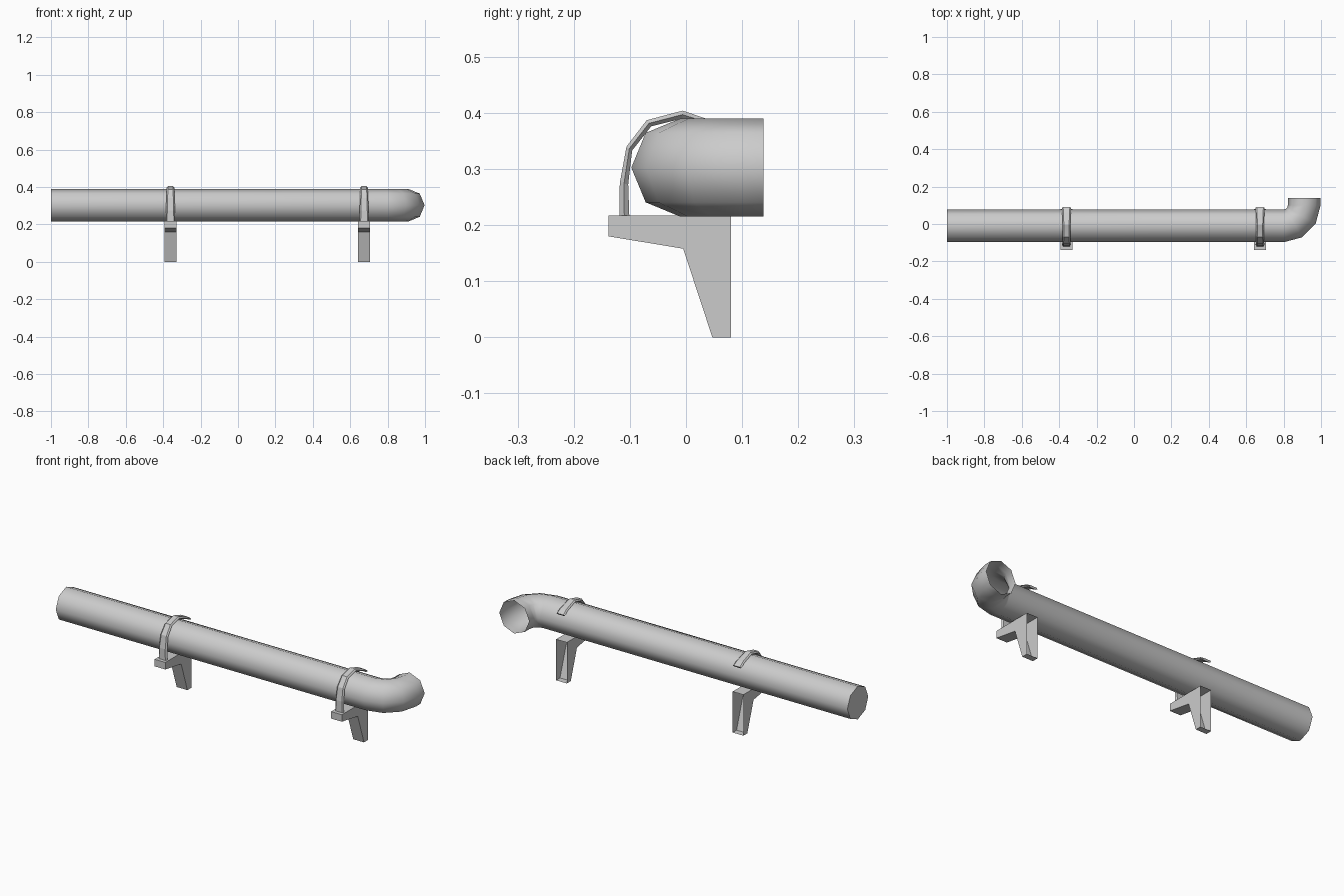
import bpy, bmesh
from math import sin, cos, pi, radians
from mathutils import Vector

if "Cube" in bpy.data.objects:
    bpy.data.objects.remove(bpy.data.objects["Cube"])


def finish(name, bm, smooth=False):
    bmesh.ops.recalc_face_normals(bm, faces=bm.faces)
    me = bpy.data.meshes.new(name)
    bm.to_mesh(me)
    bm.free()
    ob = bpy.data.objects.new(name, me)
    bpy.context.collection.objects.link(ob)
    if smooth:
        bpy.ops.object.select_all(action='DESELECT')
        ob.select_set(True)
        bpy.context.view_layer.objects.active = ob
        bpy.ops.object.shade_smooth_by_angle(angle=radians(60))
    return ob


def loft(bm, rings):
    """Skin a list of closed point rings; returns the vertex rings."""
    vr = [[bm.verts.new(p) for p in r] for r in rings]
    for a, b in zip(vr, vr[1:]):
        n = len(a)
        for i in range(n):
            j = (i + 1) % n
            bm.faces.new((a[i], a[j], b[j], b[i]))
    return vr


# Pipe: eight-sided run along x with an open elbow turning to the back
R, PY, PZ = 0.0875, -0.01, 0.3025
BX, BR = 0.80, 0.11
path = [((-1, PY), 0)]
for k in range(4):
    a = k * pi / 6
    path.append(((BX + BR * sin(a), PY + BR - BR * cos(a)), a))
path.append(((BX + BR, 0.138), pi / 2))

rings = []
for (x, y), a in path:
    side = Vector((-sin(a), cos(a), 0))
    rings.append([Vector((x, y, PZ)) + side * R * cos(t) + Vector((0, 0, R * sin(t)))
                  for t in (i * pi / 4 for i in range(8))])
bm = bmesh.new()
vr = loft(bm, rings)
bm.faces.new(vr[0])
finish("pipe", bm, smooth=True)


# Bracket: extruded wall support, open on the wall side
def bracket(cx, name):
    prof = [(0.08, 0), (0.047, 0), (-0.005, 0.158), (-0.138, 0.18),
            (-0.138, 0.217), (0.08, 0.217)]
    bm = bmesh.new()
    l, r = [[bm.verts.new((cx + s * 0.0315, y, z)) for y, z in prof] for s in (-1, 1)]
    bm.faces.new(l)
    bm.faces.new(r[::-1])
    for i in range(len(prof) - 1):
        bm.faces.new((l[i], r[i], r[i + 1], l[i + 1]))
    finish(name, bm)


# Strap: thin band with bevelled sides: (outer y, z, inner y, z, half width)
STRAP = [(-0.119, 0.215, -0.101, 0.215, 0.025),
         (-0.118, 0.275, -0.103, 0.273, 0.024),
         (-0.106, 0.340, -0.096, 0.333, 0.022),
         (-0.070, 0.387, -0.062, 0.376, 0.021),
         (-0.006, 0.404, -0.006, 0.390, 0.021),
         (0.062, 0.381, 0.057, 0.370, 0.023),
         (0.090, 0.363, 0.084, 0.355, 0.025)]


def strap(cx, name):
    bm = bmesh.new()
    rings = []
    for oy, oz, iy, iz, w in STRAP:
        my, mz = (oy + iy) / 2, (oz + iz) / 2
        n = w - 0.007
        rings.append([(cx - n, oy, oz), (cx + n, oy, oz), (cx + w, my, mz),
                      (cx + n, iy, iz), (cx - n, iy, iz), (cx - w, my, mz)])
    vr = loft(bm, rings)
    bm.faces.new(vr[0])
    bm.faces.new(vr[-1])
    finish(name, bm)


for cx, tag in ((-0.361, "left"), (0.674, "right")):
    bracket(cx, "bracket_" + tag)
    strap(cx, "strap_" + tag)
